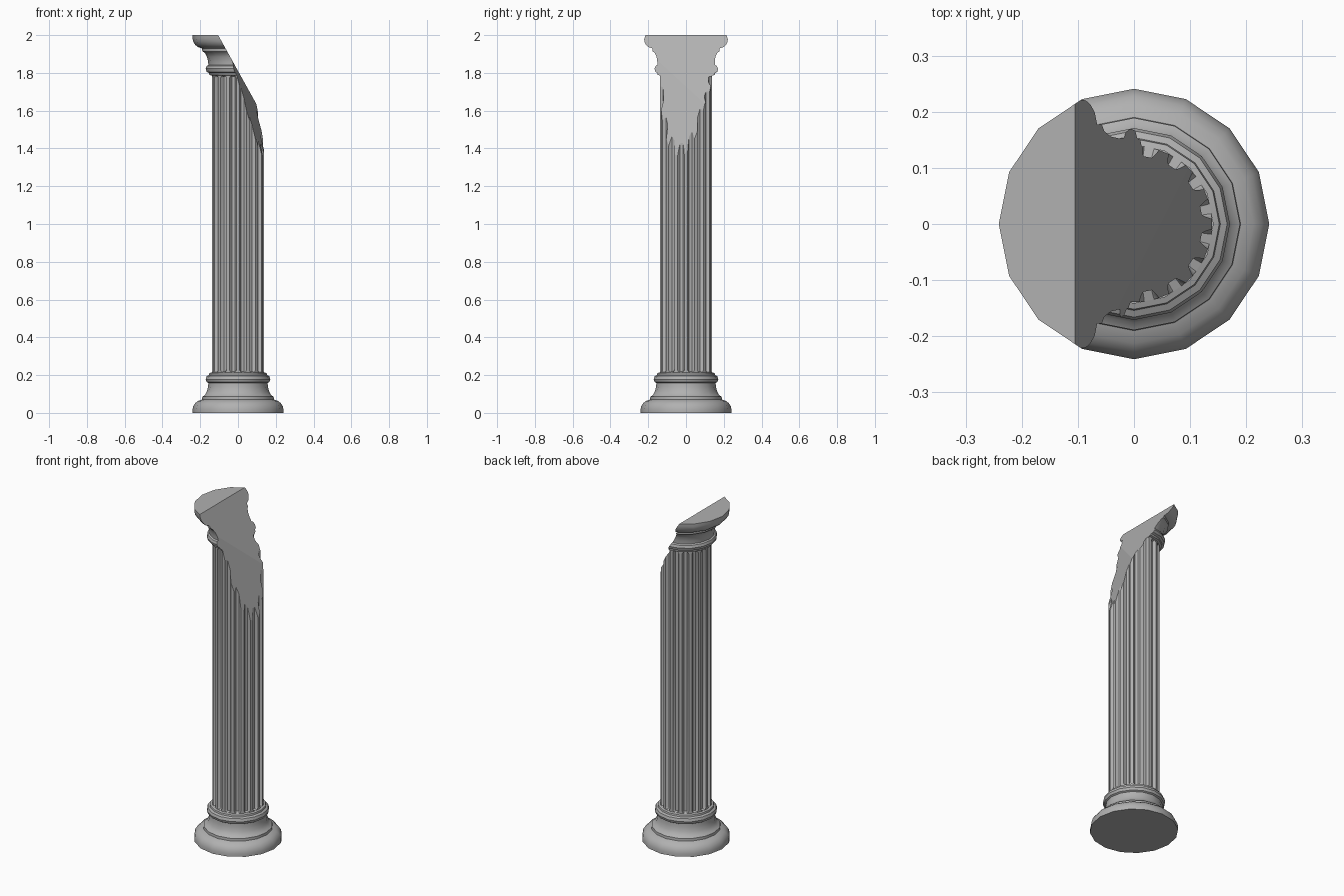
import bpy, bmesh
from math import cos, sin, pi, radians
from mathutils import Vector

if "Cube" in bpy.data.objects:
    bpy.data.objects.remove(bpy.data.objects["Cube"])

SIDES = 16

stone = bpy.data.materials.new("grey_stone")
stone.diffuse_color = (0.44, 0.44, 0.44, 1)
stone.use_nodes = True
stone.node_tree.nodes["Principled BSDF"].inputs["Base Color"].default_value = stone.diffuse_color

# moulding profile (radius, height), mirrored for the capital
MOULDING = [(0.241, 0.0), (0.241, 0.018), (0.237, 0.035), (0.228, 0.050),
            (0.213, 0.063), (0.190, 0.071), (0.189, 0.086), (0.176, 0.094),
            (0.164, 0.115), (0.158, 0.140), (0.157, 0.158), (0.166, 0.163),
            (0.171, 0.178), (0.166, 0.194), (0.154, 0.200), (0.152, 0.210),
            (0.141, 0.214)]

# fracture planes: point, normal (points to the removed side)
FRACTURE = [(Vector((-0.105, 0, 2.0)), Vector((1.805, 0, 1)).normalized()),
            (Vector((0, 0, 1.902)), Vector((3.77, -1.0, 1)).normalized())]


def loft(name, rings, hidden_z, broken):
    """Skin closed rings of points, break along the fracture, drop hidden caps."""
    bm = bmesh.new()
    loops = [[bm.verts.new(p) for p in ring] for ring in rings]
    n = len(loops[0])
    for a, b in zip(loops, loops[1:]):
        for i in range(n):
            j = (i + 1) % n
            bm.faces.new((a[i], a[j], b[j], b[i]))
    bm.faces.new(loops[0][::-1])
    bm.faces.new(loops[-1])
    if broken:
        for co, no in FRACTURE:
            geom = bm.verts[:] + bm.edges[:] + bm.faces[:]
            cut = bmesh.ops.bisect_plane(bm, geom=geom, dist=1e-6, plane_co=co,
                                         plane_no=no, clear_outer=True)
            edges = [e for e in cut['geom_cut'] if isinstance(e, bmesh.types.BMEdge)]
            if edges:
                bmesh.ops.contextual_create(bm, geom=edges)
    bmesh.ops.recalc_face_normals(bm, faces=bm.faces[:])
    hidden = [f for f in bm.faces
              if any(all(abs(v.co.z - z) < 1e-5 for v in f.verts) for z in hidden_z)]
    bmesh.ops.delete(bm, geom=hidden, context='FACES')
    mesh = bpy.data.meshes.new(name)
    bm.to_mesh(mesh)
    bm.free()
    mesh.materials.append(stone)
    ob = bpy.data.objects.new(name, mesh)
    bpy.context.collection.objects.link(ob)
    bpy.ops.object.select_all(action='DESELECT')
    ob.select_set(True)
    bpy.context.view_layer.objects.active = ob
    bpy.ops.object.shade_smooth_by_angle(angle=radians(32))
    # fracture and end faces stay flat
    for p in mesh.polygons:
        if len(p.vertices) > 4 and (abs(p.normal.z) > 0.99 or any(
                p.normal.dot(no) > 0.999 for _, no in FRACTURE)):
            p.use_smooth = False
    return ob


def circle(r, z):
    return [(r * cos(2 * pi * i / SIDES), r * sin(2 * pi * i / SIDES), z)
            for i in range(SIDES)]


# one flute: (angle offset in degrees, depth 0..1)
FLUTE = [(-3.8, 0), (3.8, 0), (5.6, 0.6), (7.6, 1), (14.9, 1), (16.9, 0.6)]


def shaft_ring(z, amount, bow=0.0):
    ring = []
    for k in range(SIDES):
        for deg, d in FLUTE:
            a = radians(k * 22.5 + deg)
            r = 0.139 - 0.017 * d * amount
            ring.append((r * cos(a), r * sin(a), z + bow * (1 - d)))
    return ring


# base and capital share the moulding
top = MOULDING[-1][1]
loft("base", [circle(r, z) for r, z in MOULDING], [top], False)
loft("capital", [circle(r, 2 - z) for r, z in reversed(MOULDING)], [2 - top], True)

# fluted shaft with rounded flute ends
loft("fluted_shaft",
     [shaft_ring(0.205, 0), shaft_ring(0.215, 0, 0.010), shaft_ring(0.220, 1, 0.010),
      shaft_ring(1.780, 1, -0.010), shaft_ring(1.785, 0, -0.010), shaft_ring(1.795, 0)],
     [0.205, 1.795], True)
